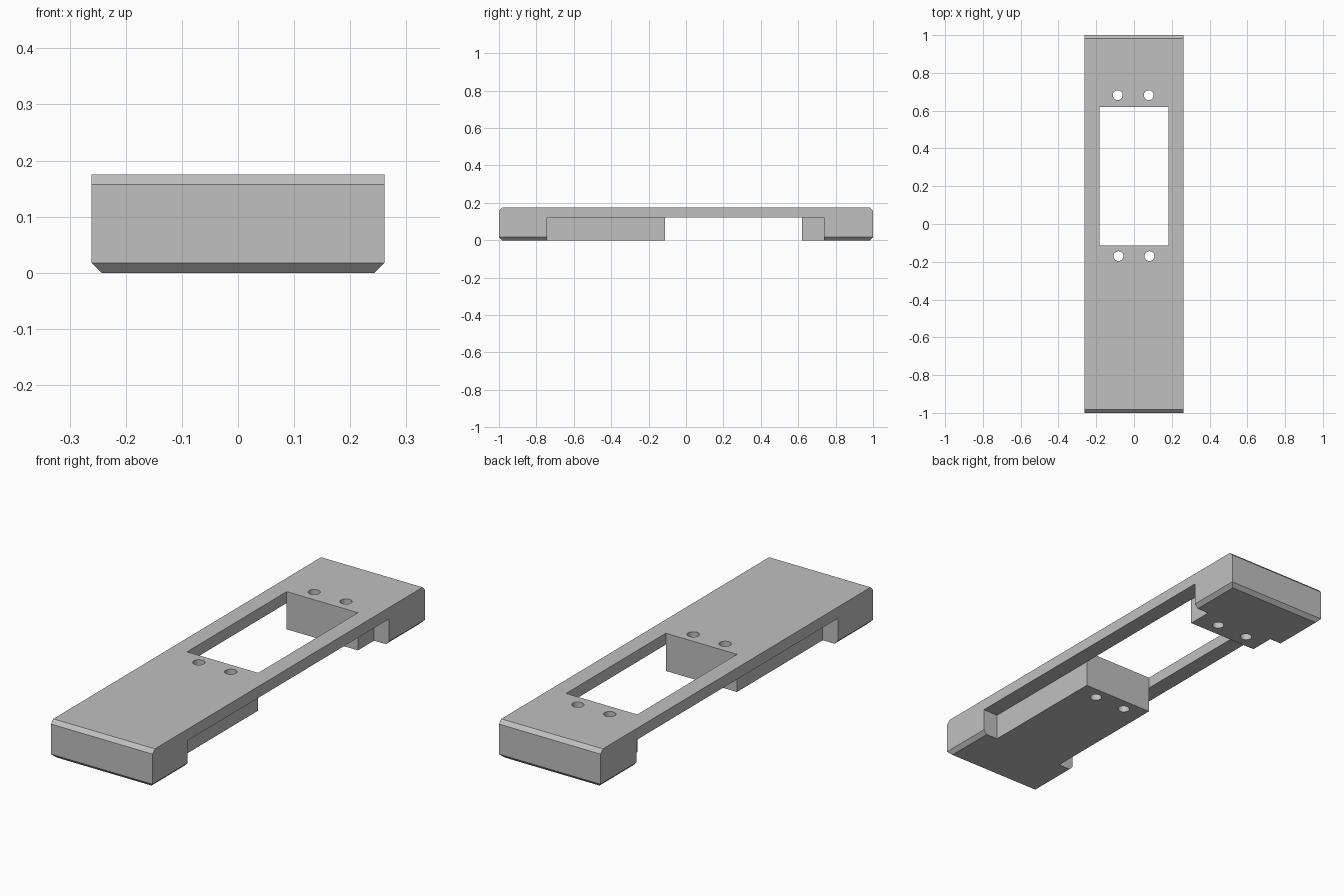
import bpy
import bmesh
from mathutils import Matrix

if "Cube" in bpy.data.objects:
    bpy.data.objects.remove(bpy.data.objects["Cube"], do_unlink=True)

HALF_W, HEIGHT, CHAMFER = 0.261, 0.175, 0.0175
WIN_X, WIN_Y0, WIN_Y1 = 0.183, -0.113, 0.619
RAIL_Z = 0.122

grey = bpy.data.materials.new("plain grey")
grey.use_nodes = True
colour = (0.53, 0.53, 0.53, 1)
grey.diffuse_color = colour
for node in grey.node_tree.nodes:
    if node.type == "BSDF_PRINCIPLED":
        node.inputs["Base Color"].default_value = colour


def add_object(name, bm):
    mesh = bpy.data.meshes.new(name)
    bm.to_mesh(mesh)
    bm.free()
    obj = bpy.data.objects.new(name, mesh)
    bpy.context.collection.objects.link(obj)
    mesh.materials.append(grey)
    return obj


def box(bm, x0, x1, y0, y1, z0, z1):
    place = Matrix.Translation(((x0 + x1) / 2, (y0 + y1) / 2, (z0 + z1) / 2))
    size = Matrix.Diagonal((x1 - x0, y1 - y0, z1 - z0, 1))
    bmesh.ops.create_cube(bm, size=1, matrix=place @ size)


def cut(target, name, bm):
    cutter = add_object(name, bm)
    cutter.hide_render = True
    mod = target.modifiers.new(name, "BOOLEAN")
    mod.operation, mod.solver, mod.object = "DIFFERENCE", "EXACT", cutter
    bpy.context.view_layer.objects.active = target
    bpy.ops.object.modifier_apply(modifier=mod.name)
    bpy.data.objects.remove(cutter, do_unlink=True)


# Solid plate, chamfered around the bottom and along the top end edges
bm = bmesh.new()
box(bm, -HALF_W, HALF_W, -1, 1, 0, HEIGHT)
edges = []
for e in bm.edges:
    mid = (e.verts[0].co + e.verts[1].co) / 2
    if mid.z < 0.01 or (mid.z > HEIGHT - 0.01 and abs(mid.y) > 0.9):
        edges.append(e)
bmesh.ops.bevel(bm, geom=edges, offset=CHAMFER, segments=1, affect="EDGES")
plate = add_object("mounting_plate", bm)

# Side recesses that leave thin rails above the narrower core
bm = bmesh.new()
for side in (-1, 1):
    x0, x1 = sorted((side * WIN_X, side * 0.4))
    box(bm, x0, x1, -0.742, 0.737, -0.1, RAIL_Z)
cut(plate, "side_recesses", bm)

# Rectangular window; below the rails it removes the full core width
bm = bmesh.new()
box(bm, -WIN_X, WIN_X, WIN_Y0, WIN_Y1, -0.1, 0.3)
cut(plate, "window_opening", bm)

# Two screw holes at each end of the window
bm = bmesh.new()
for y, shift in ((0.682, -0.004), (-0.17, 0)):
    for side in (-1, 1):
        bmesh.ops.create_cone(bm, cap_ends=True, segments=32, radius1=0.026,
                              radius2=0.026, depth=0.6,
                              matrix=Matrix.Translation((side * 0.082 + shift, y, 0.1)))
cut(plate, "screw_holes", bm)

# Smooth hole walls, sharp everywhere else
bpy.ops.object.select_all(action="DESELECT")
plate.select_set(True)
bpy.context.view_layer.objects.active = plate
bpy.ops.object.shade_smooth_by_angle(angle=0.5)
